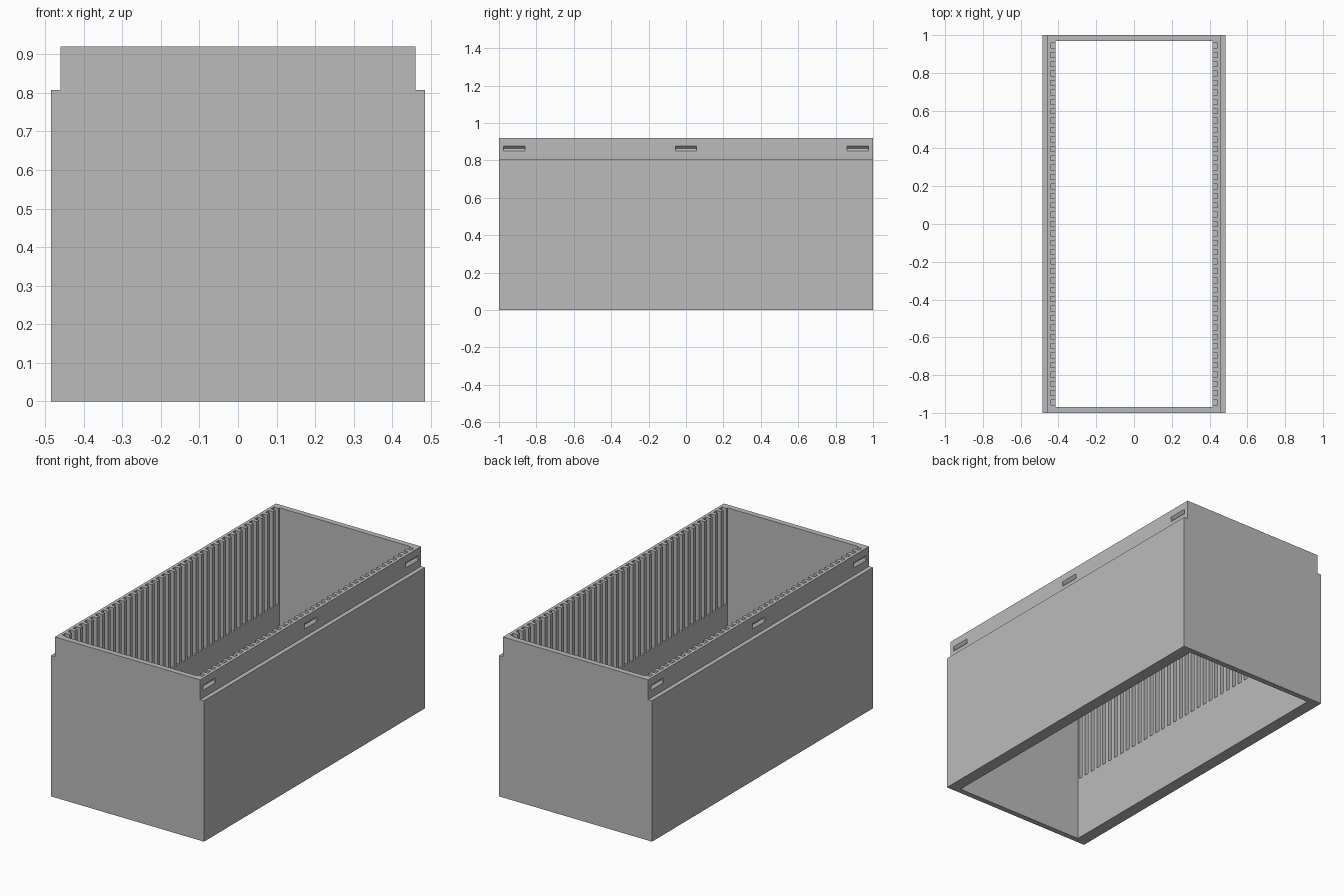
import bpy
import bmesh
from mathutils import Matrix, Vector

cube = bpy.data.objects.get("Cube")
if cube:
    bpy.data.objects.remove(cube, do_unlink=True)

HALF_LENGTH = 1.0
HEIGHT, STEP_Z = 0.92, 0.807
LOWER_X, UPPER_X = 0.485, 0.46
INNER_X, INNER_Y = 0.415, 0.968
GROOVE_COUNT, GROOVE_FLOOR, GROOVE_X = 39, 0.37, 0.443
GROOVE_END, GROOVE_WIDTH = 0.945, 0.026

grey = bpy.data.materials.new("plain grey")
grey.use_nodes = True
grey.diffuse_color = (0.5, 0.5, 0.5, 1)
grey.node_tree.nodes["Principled BSDF"].inputs["Base Color"].default_value = grey.diffuse_color


def add_box(bm, low, high):
    low, high = Vector(low), Vector(high)
    place = Matrix.Translation((low + high) / 2) @ Matrix.Diagonal((*(high - low), 1))
    bmesh.ops.create_cube(bm, size=1, matrix=place)


def add_prism(bm, profile, y0, y1):
    """Extrude an x-z outline along y."""
    face = bm.faces.new([bm.verts.new((x, y0, z)) for x, z in profile])
    ext = bmesh.ops.extrude_face_region(bm, geom=[face])
    verts = [g for g in ext["geom"] if isinstance(g, bmesh.types.BMVert)]
    bmesh.ops.translate(bm, verts=verts, vec=(0, y1 - y0, 0))


def make_object(name, bm):
    bmesh.ops.recalc_face_normals(bm, faces=bm.faces[:])
    mesh = bpy.data.meshes.new(name)
    bm.to_mesh(mesh)
    bm.free()
    mesh.materials.append(grey)
    obj = bpy.data.objects.new(name, mesh)
    bpy.context.collection.objects.link(obj)
    return obj


def cut(body, name, bm):
    cutter = make_object(name, bm)
    cutter.hide_render = True
    mod = body.modifiers.new(name, 'BOOLEAN')
    mod.operation = 'DIFFERENCE'
    mod.solver = 'EXACT'
    mod.object = cutter
    bpy.context.view_layer.objects.active = body
    bpy.ops.object.modifier_apply(modifier=name)
    bpy.data.objects.remove(cutter, do_unlink=True)


# Outer body: a block with a shallow step along both long sides
bm = bmesh.new()
right_edge = [(LOWER_X, 0), (LOWER_X, STEP_Z), (UPPER_X, STEP_Z), (UPPER_X, HEIGHT)]
outline = right_edge + [(-x, z) for x, z in reversed(right_edge)]
add_prism(bm, outline, -HALF_LENGTH, HALF_LENGTH)
body = make_object("slotted_box", bm)

# Opening right through from top to bottom
bm = bmesh.new()
add_box(bm, (-INNER_X, -INNER_Y, -1), (INNER_X, INNER_Y, 2))
cut(body, "opening_cutter", bm)

# Rows of upright grooves on the inside of the long walls
bm = bmesh.new()
for side in (-1, 1):
    xs = sorted((side * GROOVE_X, side * (INNER_X - 0.05)))
    for i in range(GROOVE_COUNT):
        y = GROOVE_END * (2 * i / (GROOVE_COUNT - 1) - 1)
        add_box(bm, (xs[0], y - GROOVE_WIDTH / 2, GROOVE_FLOOR),
                (xs[1], y + GROOVE_WIDTH / 2, HEIGHT + 0.1))
cut(body, "groove_cutter", bm)

# Three V-shaped catch notches on each outer long side of the rim
bm = bmesh.new()
for side in (-1, 1):
    for y in (-0.918, 0, 0.918):
        notch = [(side * (UPPER_X - 0.014), 0.864),
                 (side * (UPPER_X + 0.014), 0.836),
                 (side * (UPPER_X + 0.014), 0.892)]
        add_prism(bm, notch, y - 0.057, y + 0.057)
cut(body, "notch_cutter", bm)
